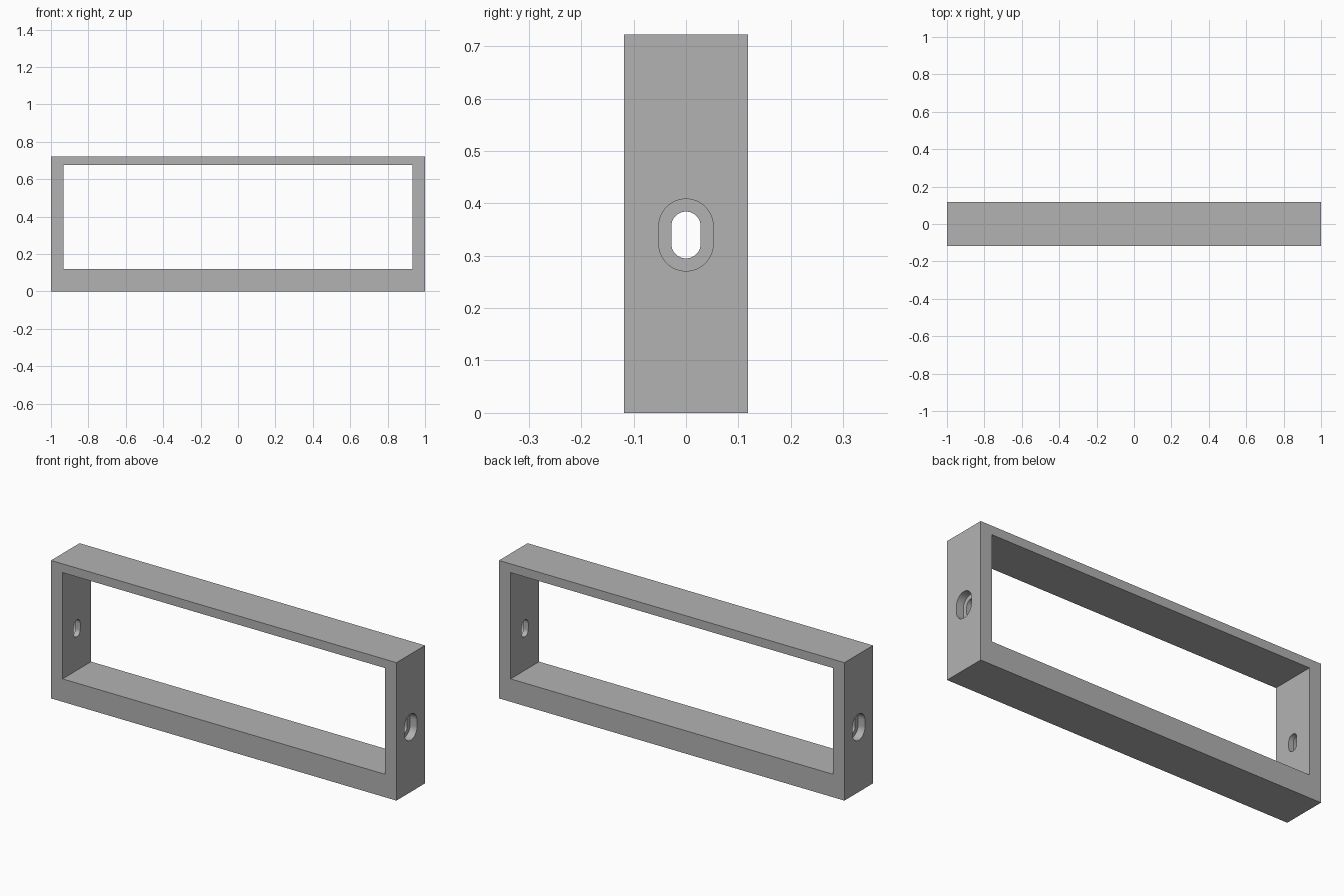
import bpy
import bmesh
from math import pi, sin, cos, radians

cube = bpy.data.objects.get("Cube")
if cube:
    bpy.data.objects.remove(cube, do_unlink=True)

WIDTH, DEPTH, HEIGHT = 2.0, 0.236, 0.722
INNER_X, INNER_LOW, INNER_HIGH = 0.933, 0.12, 0.676
SLOT_Z, SLOT_STRAIGHT = 0.3395, 0.0167   # slot centre, half length of straight sides
HOLE_R, RECESS_R, RECESS_DEPTH = 0.028, 0.052, 0.04

grey = bpy.data.materials.new("plain grey")
grey.use_nodes = True
colour = (0.448, 0.448, 0.448, 1)
grey.diffuse_color = colour
grey.node_tree.nodes["Principled BSDF"].inputs["Base Color"].default_value = colour


def prism(name, points, offset):
    """Extrude a closed outline of 3D points along offset."""
    bm = bmesh.new()
    face = bm.faces.new([bm.verts.new(p) for p in points])
    new = bmesh.ops.extrude_face_region(bm, geom=[face])["geom"]
    bmesh.ops.translate(bm, vec=offset,
                        verts=[v for v in new if isinstance(v, bmesh.types.BMVert)])
    bmesh.ops.recalc_face_normals(bm, faces=bm.faces)
    mesh = bpy.data.meshes.new(name)
    bm.to_mesh(mesh)
    bm.free()
    mesh.materials.append(grey)
    obj = bpy.data.objects.new(name, mesh)
    bpy.context.collection.objects.link(obj)
    return obj


def block(name, half_x, half_y, low, high):
    outline = [(-half_x, -half_y, low), (half_x, -half_y, low),
               (half_x, -half_y, high), (-half_x, -half_y, high)]
    return prism(name, outline, (0, 2 * half_y, 0))


def slot(name, radius, x0, x1, steps=24):
    """Upright round-ended slot running along x."""
    outline = []
    for side in (1, -1):
        for i in range(steps + 1):
            a = pi * i / steps
            outline.append((x0, side * radius * cos(a),
                            SLOT_Z + side * (SLOT_STRAIGHT + radius * sin(a))))
    return prism(name, outline, (x1 - x0, 0, 0))


# Rectangular frame, with its opening and the recessed slots in both end walls
frame = block("frame", WIDTH / 2, DEPTH / 2, 0, HEIGHT)
cutters = [block("opening_cutter", INNER_X, DEPTH, INNER_LOW, INNER_HIGH),
           slot("hole_cutter", HOLE_R, -WIDTH, WIDTH)]
for s, side in ((1, "left"), (-1, "right")):
    cutters.append(slot(side + "_recess_cutter", RECESS_R,
                        s * (WIDTH / 2 - RECESS_DEPTH), s * (WIDTH / 2 + 0.1)))

bpy.ops.object.select_all(action="DESELECT")
bpy.context.view_layer.objects.active = frame
frame.select_set(True)
for cutter in cutters:
    cutter.hide_render = True
    mod = frame.modifiers.new(cutter.name, "BOOLEAN")
    mod.operation = "DIFFERENCE"
    mod.solver = "EXACT"
    mod.object = cutter
    bpy.ops.object.modifier_apply(modifier=mod.name)
    bpy.data.objects.remove(cutter, do_unlink=True)

bpy.ops.object.shade_smooth_by_angle(angle=radians(30))
